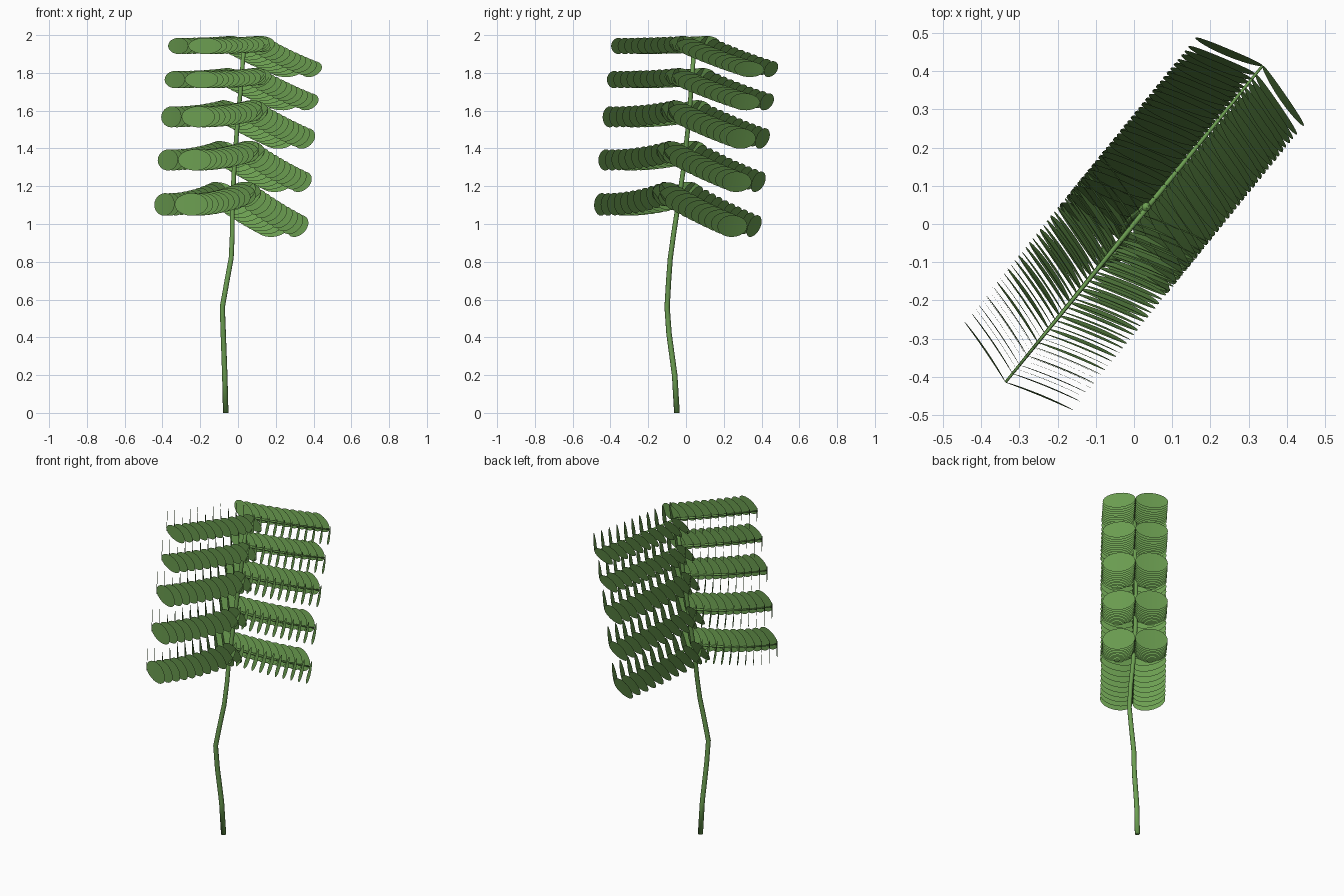
import bpy, bmesh, math
from mathutils import Vector

cube = bpy.data.objects.get("Cube")
if cube:
    bpy.data.objects.remove(cube, do_unlink=True)

# Leaf green
green = bpy.data.materials.new("leaf_green")
green.use_nodes = True
color = (0.15, 0.345, 0.083, 1)
green.diffuse_color = color
green.node_tree.nodes["Principled BSDF"].inputs["Base Color"].default_value = color

ALONG = Vector((0.63, 0.776, 0)).normalized()   # direction the fronds spread
SIDE = Vector((ALONG.y, -ALONG.x, 0))
UP = Vector((0, 0, 1))
REACH = 0.475
LEAVES = 11


def finish(bm, name):
    mesh = bpy.data.meshes.new(name)
    bm.to_mesh(mesh)
    bm.free()
    mesh.materials.append(green)
    for poly in mesh.polygons:
        poly.use_smooth = True
    obj = bpy.data.objects.new(name, mesh)
    bpy.context.collection.objects.link(obj)
    return obj


def add_tube(bm, points, radii, sides=8):
    """Sweep a round section along a path and cap both ends."""
    rings = []
    for i, p in enumerate(points):
        t = (points[min(i + 1, len(points) - 1)] - points[max(i - 1, 0)]).normalized()
        u = t.cross(SIDE).normalized()
        v = t.cross(u)
        rings.append([bm.verts.new(p + radii[i] * (u * math.cos(a) + v * math.sin(a)))
                      for a in (math.tau * k / sides for k in range(sides))])
    for a, b in zip(rings, rings[1:]):
        for k in range(sides):
            n = (k + 1) % sides
            bm.faces.new((a[k], a[n], b[n], b[k]))
    bm.faces.new(rings[0][::-1])
    bm.faces.new(rings[-1])


def add_leaf(bm, base, out, tangent, width_dir, half_width, steps=12):
    """Thin oval leaf that sweeps back towards the stem."""
    length = 0.183
    rows = []
    for i in range(steps + 1):
        s = 0.5 - 0.5 * math.cos(math.pi * i / steps)
        mid = base + out * length * s - tangent * 0.055 * (1.25 * s - 0.25 * s * s)
        w = half_width * math.sin(math.pi * i / steps)
        if i in (0, steps):
            rows.append([bm.verts.new(mid)])
        else:
            rows.append([bm.verts.new(mid + width_dir * w * k) for k in (-1, 0, 1)])
    for a, b in zip(rows, rows[1:]):
        for k in range(2):
            if len(a) == 1:
                bm.faces.new((a[0], b[k], b[k + 1]))
            elif len(b) == 1:
                bm.faces.new((a[k], b[0], a[k + 1]))
            else:
                bm.faces.new((a[k], b[k], b[k + 1], a[k + 1]))


def add_frond(name, start, direction, drop, bend, half_width):
    """Rib with opposite pairs of leaves standing across it."""
    def rib(t):
        return start + direction * REACH * t - UP * drop * (bend * t + (1 - bend) * t * t)

    bm = bmesh.new()
    add_tube(bm, [rib(i / 10) for i in range(11)], [0.008 - 0.0004 * i for i in range(11)], 6)
    for i in range(LEAVES):
        t = (i + 0.6) / (LEAVES - 0.4)
        tangent = (rib(t + 0.01) - rib(t - 0.01)).normalized()
        width_dir = (UP - tangent * tangent.z).normalized()
        for sign in (-1, 1):
            add_leaf(bm, rib(t), SIDE * sign, tangent, width_dir, half_width)
    finish(bm, name)


# Main stem
stem = [Vector(p) for p in (
    (-0.065, -0.048, 0), (-0.07, -0.06, 0.2), (-0.078, -0.09, 0.42), (-0.083, -0.1, 0.56),
    (-0.058, -0.092, 0.7), (-0.036, -0.083, 0.82), (-0.03, -0.065, 0.95),
    (-0.03, -0.042, 1.1), (-0.02, -0.012, 1.3), (-0.002, 0.015, 1.55),
    (0.018, 0.03, 1.75), (0.032, 0.045, 1.96))]
bm = bmesh.new()
add_tube(bm, stem, [0.015 - 0.0003 * i for i in range(len(stem))], 10)
stem_obj = finish(bm, "stem")


# Five tiers of paired fronds: height, drop of each side, leaf half width
tiers = [(1.165, 0.185, 0.06, 0.06), (1.385, 0.17, 0.045, 0.056), (1.6, 0.155, 0.032, 0.056),
         (1.78, 0.14, 0.015, 0.046), (1.953, 0.14, 0.01, 0.043)]
for n, (z, drop_back, drop_front, half) in enumerate(tiers):
    f = n / (len(tiers) - 1)
    origin = ALONG * (-0.058 + 0.116 * f) + UP * z
    add_frond(f"back_frond_{n + 1}", origin, ALONG, drop_back, 1.2, half)
    add_frond(f"front_frond_{n + 1}", origin, -ALONG, drop_front, 2.3, half)
